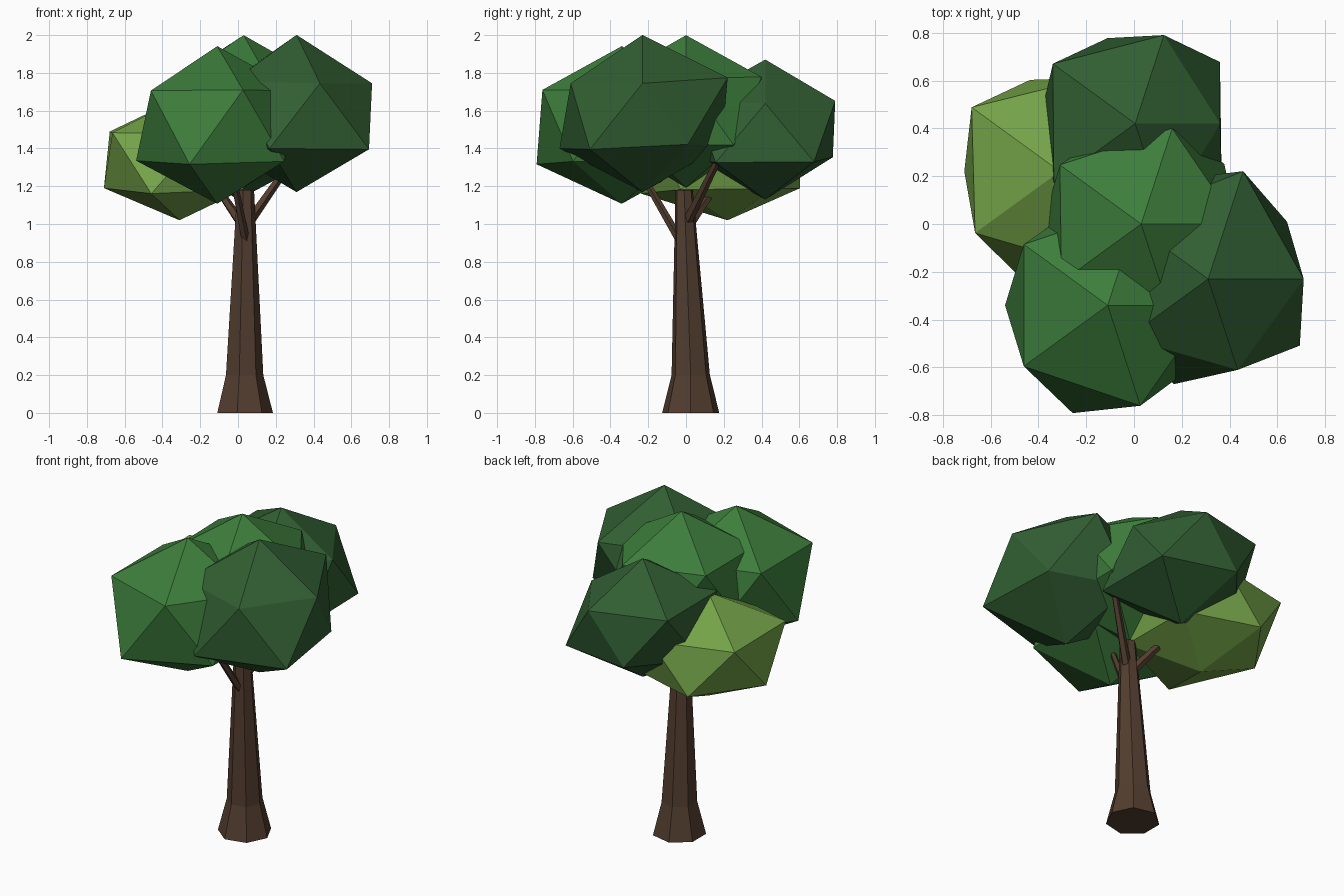
import bpy, bmesh, math
from mathutils import Vector

if "Cube" in bpy.data.objects:
    bpy.data.objects.remove(bpy.data.objects["Cube"])


def material(name, rgb):
    m = bpy.data.materials.new(name)
    m.diffuse_color = (*rgb, 1)
    m.use_nodes = True
    m.node_tree.nodes["Principled BSDF"].inputs["Base Color"].default_value = m.diffuse_color
    return m


BARK = material("bark brown", (0.085, 0.047, 0.028))
LIME = material("lime leaf", (0.175, 0.365, 0.065))
GREEN = material("mid green leaf", (0.046, 0.205, 0.044))
DARK = material("dark green leaf", (0.031, 0.112, 0.032))


def add_object(name, bm, mat):
    bmesh.ops.recalc_face_normals(bm, faces=bm.faces)
    me = bpy.data.meshes.new(name)
    bm.to_mesh(me)
    bm.free()
    me.materials.append(mat)
    ob = bpy.data.objects.new(name, me)
    bpy.context.collection.objects.link(ob)


def leaf_clump(name, mat, centre, z_scale, ring, top, bottom):
    """Irregular icosahedron: ring holds a radius per 36 degrees around z."""
    bm = bmesh.new()
    bmesh.ops.create_icosphere(bm, subdivisions=1, radius=1)
    for v in bm.verts:
        if abs(v.co.z) > 0.9:
            r = top if v.co.z > 0 else bottom
        else:
            r = ring[round(math.degrees(math.atan2(v.co.y, v.co.x)) / 36) % 10]
        d = v.co.normalized() * r
        v.co = Vector(centre) + Vector((d.x, d.y, d.z * z_scale))
    add_object(name, bm, mat)


def tapered(name, mat, sections, sides, along_z=False):
    """Loft polygon sections (centre, radius) into a closed tapered limb."""
    bm = bmesh.new()
    axis = Vector(sections[-1][0]) - Vector(sections[0][0])
    q = Vector((0, 0, 1)).rotation_difference(Vector((0, 0, 1)) if along_z else axis)
    rings = []
    for c, r in sections:
        ring = []
        for i in range(sides):
            a = math.tau * i / sides
            p = q @ Vector((r * math.cos(a), r * math.sin(a), 0))
            ring.append(bm.verts.new(Vector(c) + p))
        rings.append(ring)
    for lo, hi in zip(rings, rings[1:]):
        for i in range(sides):
            j = (i + 1) % sides
            bm.faces.new((lo[i], lo[j], hi[j], hi[i]))
    bm.faces.new(rings[0][::-1])
    bm.faces.new(rings[-1])
    add_object(name, bm, mat)


# Trunk with flared root
tapered("trunk", BARK, [((0.03, 0.025, 0), 0.155),
                        ((0.03, 0.025, 0.2), 0.104),
                        ((0.038, -0.01, 1.18), 0.047)], 7, True)

# Branches
tapered("front_branch", BARK, [((0.04, -0.03, 0.91), 0.024),
                               ((-0.02, -0.21, 1.22), 0.018)], 5)
tapered("right_branch", BARK, [((0.05, 0.0, 1.0), 0.028),
                               ((0.33, 0.2, 1.40), 0.017)], 5)
tapered("back_left_branch", BARK, [((0.02, 0.02, 1.0), 0.028),
                                   ((-0.09, 0.13, 1.16), 0.021)], 5)

# Crown
leaf_clump("front_left_leaves", GREEN, (-0.11, -0.34, 1.52), 0.86,
           [.48, .49, .49, .48, .485, .48, .485, .53, .494, .49], .49, .48)
leaf_clump("right_leaves", DARK, (0.31, -0.23, 1.585), 0.80,
           [.447, .456, .53, .49, .48, .47, .47, .517, .447, .53], .52, .52)
leaf_clump("back_leaves", DARK, (0.005, 0.42, 1.5), 0.78,
           [.397, .49, .435, .42, .476, .45, .47, .45, .45, .50], .475, .475)
leaf_clump("left_leaves", LIME, (-0.31, 0.22, 1.33), 0.70,
           [.46, .46, .46, .45, .51, .447, .49, .54, .47, .47], .48, .443)
leaf_clump("centre_leaves", GREEN, (0.03, 0.0, 1.6), 0.85,
           [.45, .48, .47, .46, .47, .46, .46, .46, .46, .46], .47, .48)
